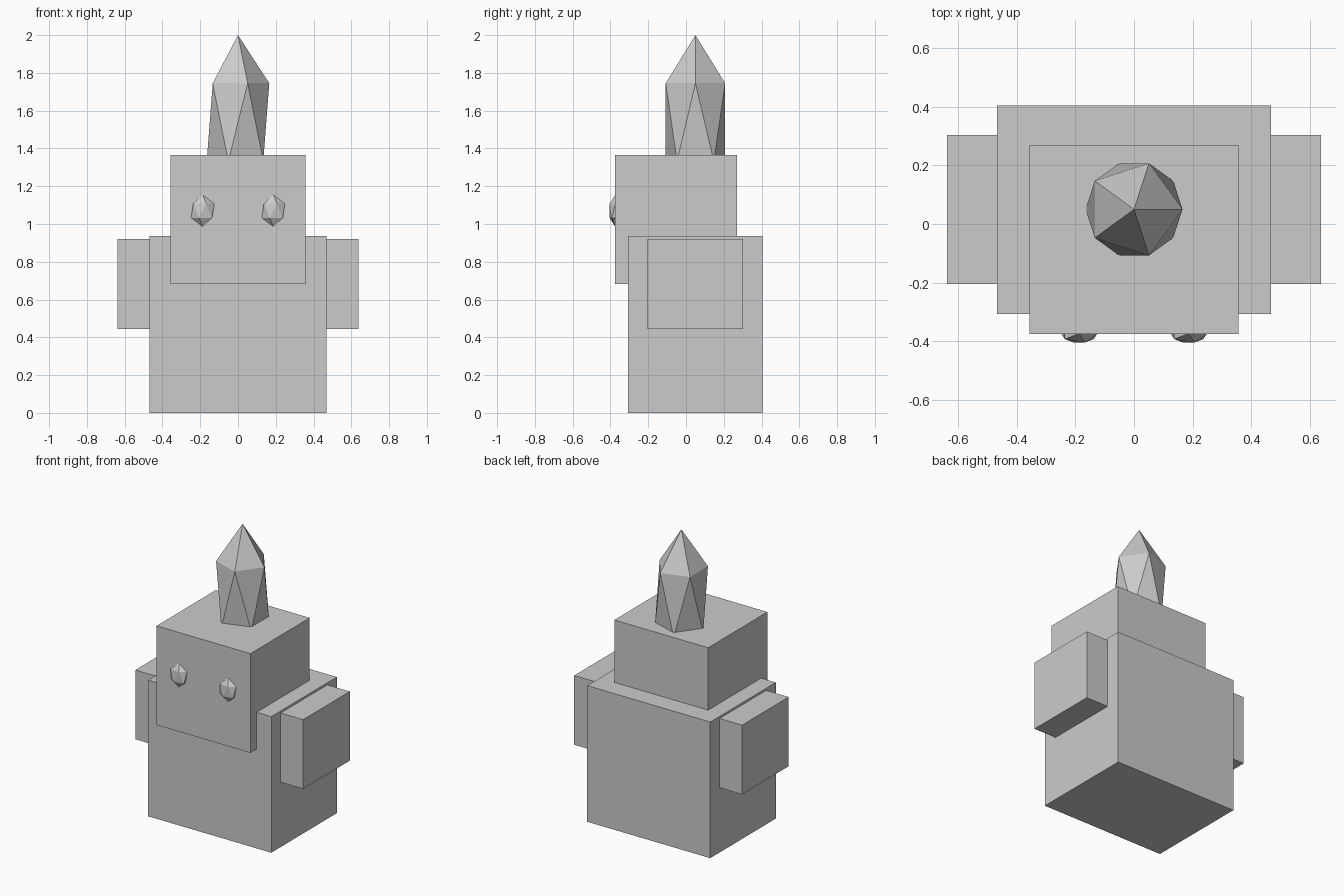
import bpy

if "Cube" in bpy.data.objects:
    bpy.data.objects.remove(bpy.data.objects["Cube"])


def box(name, lo, hi):
    """Axis-aligned box between two corners."""
    bpy.ops.mesh.primitive_cube_add(size=1, location=[(a + b) / 2 for a, b in zip(lo, hi)])
    obj = bpy.context.object
    obj.name = name
    obj.scale = [b - a for a, b in zip(lo, hi)]
    bpy.ops.object.transform_apply(location=False, rotation=False, scale=True)
    return obj


def gem(name, centre, radii):
    """Flat-shaded stretched icosahedron."""
    bpy.ops.mesh.primitive_ico_sphere_add(subdivisions=1, radius=1, location=centre)
    obj = bpy.context.object
    obj.name = name
    obj.scale = radii
    bpy.ops.object.transform_apply(location=False, rotation=False, scale=True)
    return obj


# Body and head, the head overlapping the body at the front
box("body", (-0.468, -0.307, 0), (0.468, 0.405, 0.936))
box("head", (-0.357, -0.375, 0.683), (0.357, 0.269, 1.365))

# Arms and eyes on both sides
for side, s in (("left", -1), ("right", 1)):
    x0, x1 = sorted((s * 0.36, s * 0.638))
    box(side + "_arm", (x0, -0.204, 0.445), (x1, 0.303, 0.921))
    gem(side + "_eye", (s * 0.187, -0.374, 1.07), (0.069, 0.036, 0.085))

# Crystal horn sunk into the top of the head
gem("horn", (0, 0.05, 1.539), (0.185, 0.185, 0.461))
